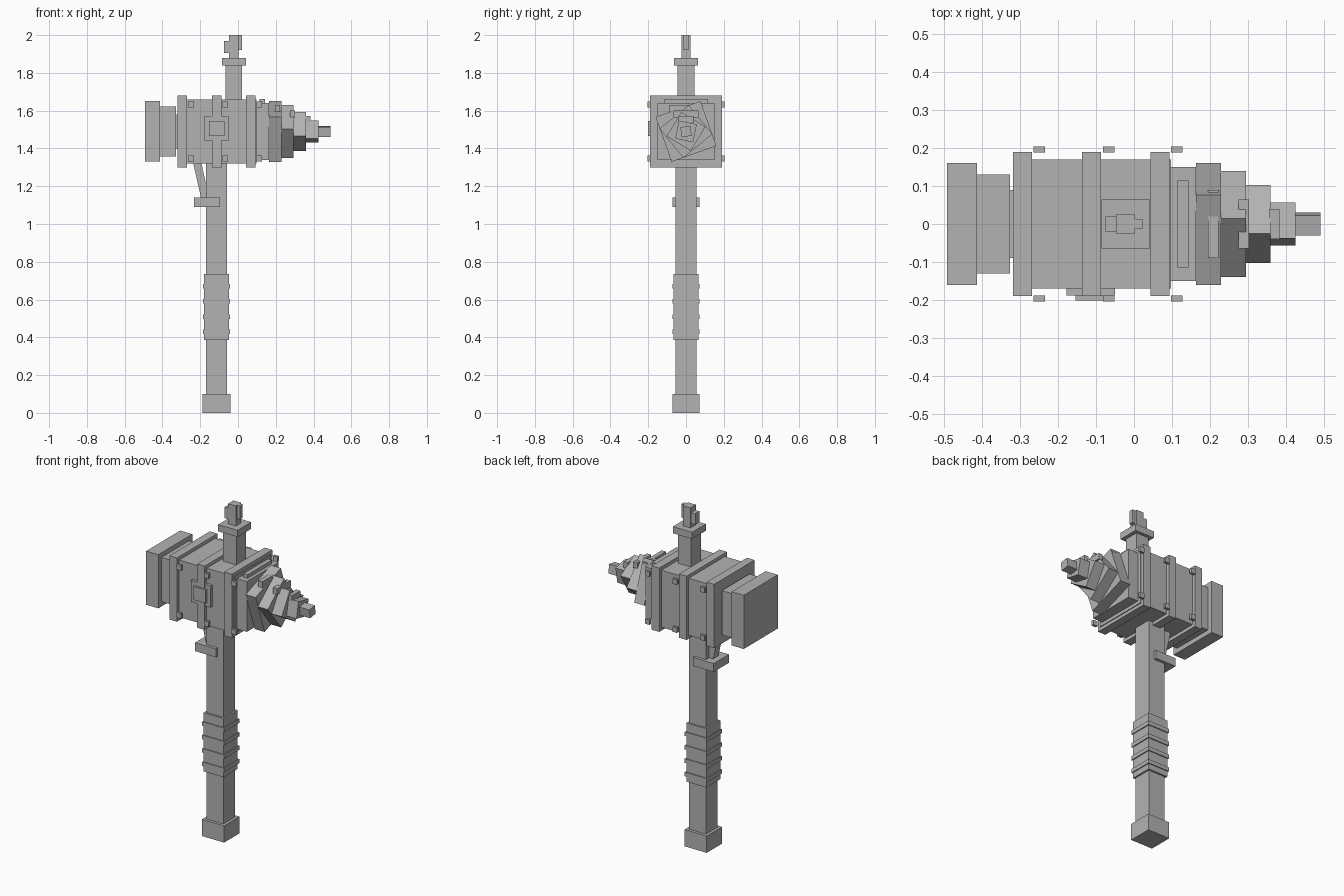
import bpy
from math import radians, atan2
from mathutils import Matrix

cube = bpy.data.objects.get("Cube")
if cube:
    bpy.data.objects.remove(cube, do_unlink=True)

GREY = (0.45, 0.45, 0.45, 1)
metal = bpy.data.materials.new("plain grey")
metal.use_nodes = True
metal.diffuse_color = GREY
metal.node_tree.nodes["Principled BSDF"].inputs["Base Color"].default_value = GREY


def box(name, x, y, z, turn=None):
    """Box from (min, max) ranges, optionally turned about its centre."""
    ranges = (x, y, z)
    bpy.ops.mesh.primitive_cube_add(size=1)
    ob = bpy.context.object
    ob.name = name
    size = Matrix.Diagonal([b - a for a, b in ranges]).to_4x4()
    ob.data.transform((turn or Matrix.Identity(4)) @ size)
    ob.location = [(a + b) / 2 for a, b in ranges]
    ob.data.materials.append(metal)
    return ob


def sym(half, centre=0):
    return (centre - half, centre + half)


AXIS = 1.49   # height of the head's long axis
GRIP = -0.114  # x centre of the handle

# Handle
box("pommel", sym(0.073, GRIP), sym(0.072), (0, 0.1))
box("handle_shaft", sym(0.056, GRIP), sym(0.055), (0.1, 1.32))
box("grip_wrap", sym(0.066, GRIP), sym(0.066), (0.385, 0.735))
for i in range(4):
    box("grip_ring", sym(0.072, GRIP), sym(0.072), sym(0.012, 0.43 + 0.08 * i))

# Bracket and slanted strut below the head
box("bracket", (-0.233, -0.095), sym(0.072), (1.09, 1.14))
box("bracket_strut", sym(0.021, -0.193), sym(0.025), sym(0.115, 1.222),
    Matrix.Rotation(-atan2(0.045, 0.2), 4, 'Y'))

# Hammer head
box("striking_face", (-0.493, -0.413), sym(0.16), sym(0.16, AXIS))
box("striking_neck", (-0.413, -0.327), sym(0.13), sym(0.132, AXIS))
box("neck_joint", (-0.33, -0.315), sym(0.09), sym(0.09, AXIS))
box("head_body", (-0.318, 0.098), sym(0.17), sym(0.17, AXIS))
for x in (-0.294, -0.112, 0.068):
    box("head_band", sym(0.025, x), sym(0.19), sym(0.19, AXIS))
    for side in (-1, 1):
        for level in (-1, 1):
            box("rivet", sym(0.015, x + 0.045), sym(0.0075, side * 0.196),
                sym(0.015, AXIS + level * 0.143))

# Front emblem
box("emblem_plate", sym(0.064, -0.114), (-0.188, -0.165), sym(0.064, 1.507))
box("emblem_stud", sym(0.041, -0.113), (-0.201, -0.18), sym(0.04, 1.506))

# Twisting stepped spike
for i, half in enumerate((0.15, 0.126, 0.0995, 0.075, 0.0485, 0.0265)):
    start = 0.098 + 0.0655 * i
    box("spike_step", (start, start + 0.0655), sym(half), sym(half, AXIS),
        Matrix.Rotation(radians(19.6 * i), 4, 'X'))
for i in range(4):
    box("spike_bar", sym(0.014, 0.129 + 0.08 * i), sym(0.115 - 0.025 * i),
        sym(0.018, 1.643 - 0.03 * i))

# Upper post and finial
box("upper_post", (-0.066, 0.02), sym(0.045), (1.6, 1.84))
box("post_collar", (-0.086, 0.042), sym(0.064), (1.84, 1.88))
box("finial", (-0.047, 0.003), sym(0.025), (1.88, 2))
box("finial_right_lug", (-0.075, -0.045), sym(0.02), (1.905, 1.97))
box("finial_left_lug", (0, 0.022), sym(0.013), (1.92, 2))
